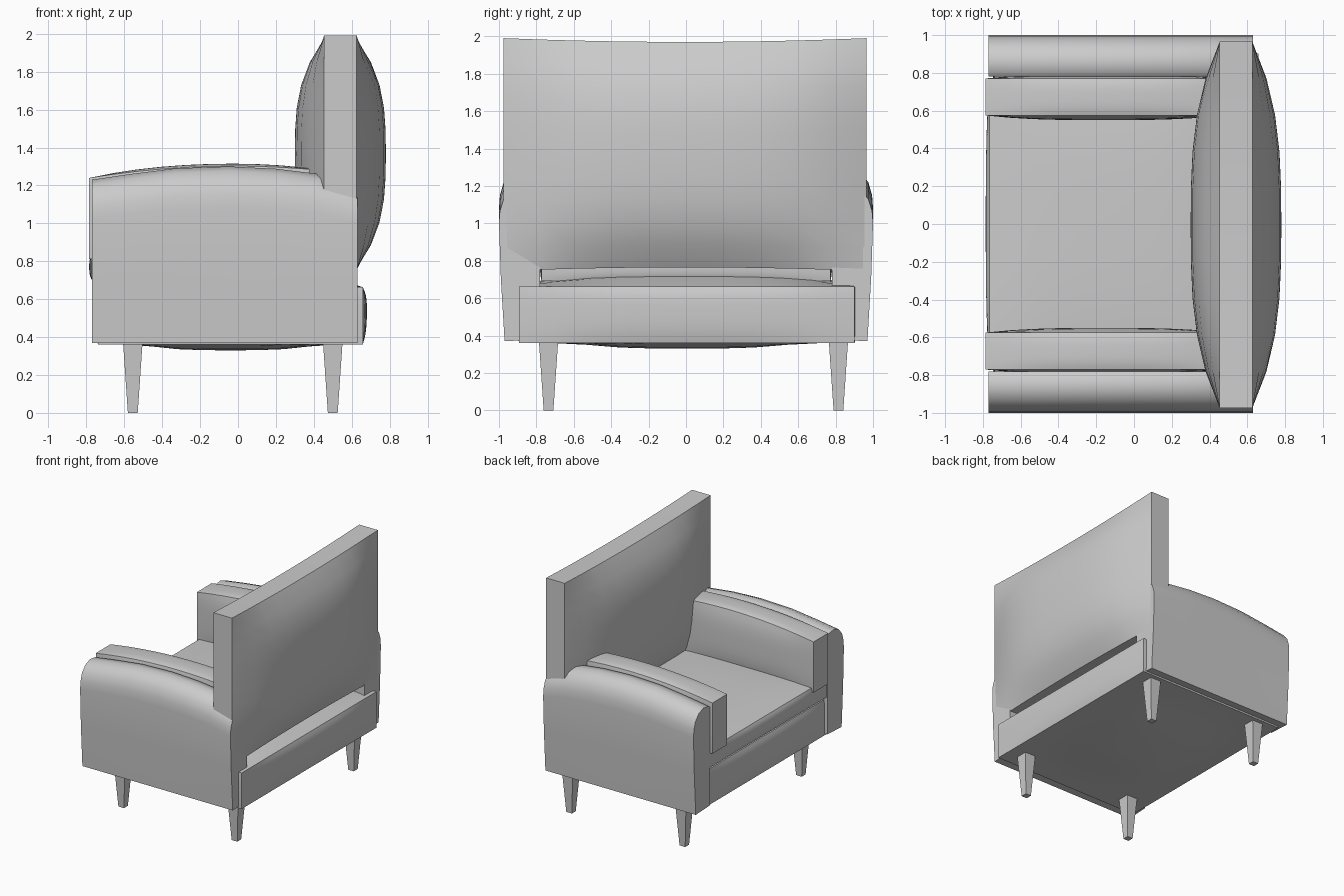
import bpy, bmesh, math
from mathutils import Matrix

if "Cube" in bpy.data.objects:
    bpy.data.objects.remove(bpy.data.objects["Cube"])


def finish(name, bm, smooth=True, angle=42):
    bmesh.ops.recalc_face_normals(bm, faces=bm.faces[:])
    me = bpy.data.meshes.new(name)
    bm.to_mesh(me)
    bm.free()
    ob = bpy.data.objects.new(name, me)
    bpy.context.collection.objects.link(ob)
    if smooth:
        bpy.ops.object.select_all(action='DESELECT')
        ob.select_set(True)
        bpy.context.view_layer.objects.active = ob
        bpy.ops.object.shade_smooth_by_angle(angle=math.radians(angle))
    return ob


def pillow(name, lo, hi, shrink, power=3, warp=None):
    """Stuffed box: each axis thins towards its rim by the given shrink."""
    bm = bmesh.new()
    bmesh.ops.create_cube(bm, size=2)
    bmesh.ops.subdivide_edges(bm, edges=bm.edges[:], cuts=9, use_grid_fill=True)
    for v in bm.verts:
        u = v.co.copy()
        for i in range(3):
            j, k = (i + 1) % 3, (i + 2) % 3
            fill = (1 - abs(u[j]) ** power) * (1 - abs(u[k]) ** power)
            half = (hi[i] - lo[i]) / 2
            v.co[i] = (lo[i] + hi[i]) / 2 + half * u[i] * (1 - shrink[i] * (1 - fill))
        if warp:
            warp(v.co, u)
    return finish(name, bm)


# Base: flat underneath, crowned on top
def base_warp(co, u):
    if u.z < 0:
        co.z = 0.55 + (co.z - 0.55) * (0.21 / (0.55 - 0.34)) - 0.0
        co.z = min(co.z, 0.55 + 0.19 * u.z)


pillow("base", (-0.76, -0.91, 0.33), (0.68, 0.92, 0.76), (0.03, 0.02, 0.45),
       warp=base_warp)

# Seat cushion
pillow("seat_cushion", (-0.785, -0.78, 0.66), (0.5, 0.78, 0.88), (0.03, 0.01, 0.3))


# Backrest: thin rim, full middle, slightly hollow top and bottom edges
def back_warp(co, u):
    co.z += 0.02 * (u.y ** 2 - 1) * u.z


pillow("backrest", (0.30, -0.975, 0.745), (0.78, 0.965, 1.99), (0.64, 0.0, 0.0),
       warp=back_warp)


# Inner arm cushions with an arched top
def arm_warp(co, u):
    co.z -= 0.06 * ((co.x + 0.02) / 0.75) ** 2 * max(0, u.z)


for side, s in (("left", 1), ("right", -1)):
    y0, y1 = sorted((s * 0.55, s * 0.795))
    pillow(f"{side}_arm_cushion", (-0.785, y0, 0.8), (0.48, y1, 1.315),
           (0.0, 0.2, 0.05), warp=arm_warp)

# Outer arm panels: rounded section lofted along an arched top line
section = [(0.78, 0.38), (0.97, 0.37), (0.99, 0.75), (1.0, 1.08), (0.995, 1.15),
           (0.975, 1.22), (0.93, 1.275), (0.87, 1.3), (0.80, 1.29), (0.78, 1.27)]
stations = [(-0.77, 0.07), (-0.57, 0.04), (-0.33, 0.01), (-0.05, 0.0),
            (0.2, 0.012), (0.43, 0.04), (0.63, 0.1)]
for side, s in (("left", 1), ("right", -1)):
    bm = bmesh.new()
    rings = [[bm.verts.new((x, s * y, 0.37 + (z - 0.37) * (1 - drop / 0.93)))
              for y, z in section] for x, drop in stations]
    n = len(section)
    for a, b in zip(rings, rings[1:]):
        for i in range(n):
            bm.faces.new((a[i], a[(i + 1) % n], b[(i + 1) % n], b[i]))
    bm.faces.new(rings[0])
    bm.faces.new(rings[-1])
    finish(f"{side}_arm_panel", bm)

# Tapered square legs
for xn, x in (("front", -0.555), ("back", 0.5)):
    for yn, y in (("left", 0.815), ("right", -0.735)):
        bm = bmesh.new()
        bmesh.ops.create_cone(bm, cap_ends=True, segments=4,
                              radius1=0.026 * math.sqrt(2), radius2=0.052 * math.sqrt(2),
                              depth=0.38,
                              matrix=Matrix.Translation((x, y, 0.19))
                              @ Matrix.Rotation(math.pi / 4, 4, 'Z'))
        finish(f"{xn}_{yn}_leg", bm, smooth=False)
